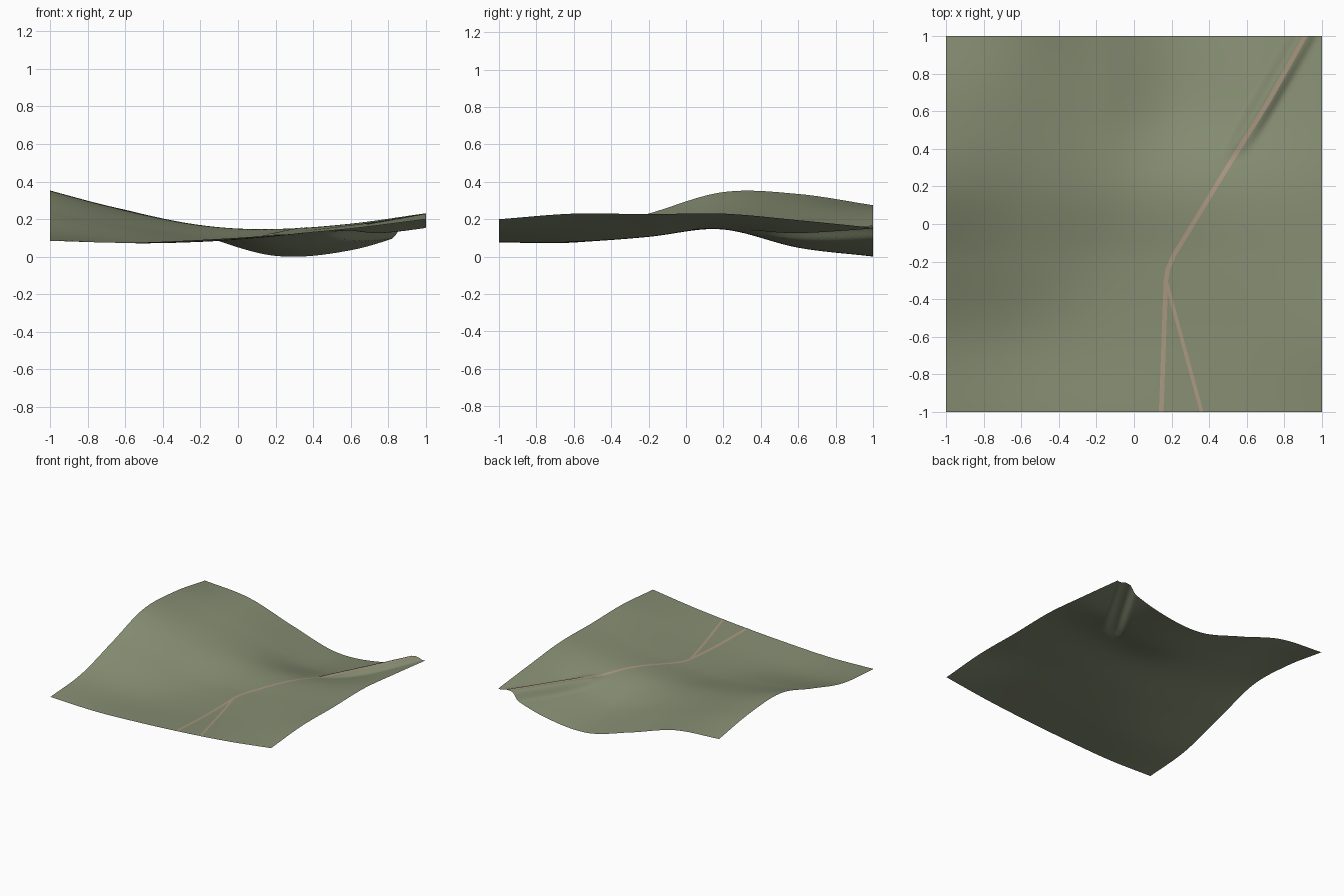
import bpy, bmesh
from mathutils import Vector
from mathutils.geometry import intersect_point_line

if "Cube" in bpy.data.objects:
    bpy.data.objects.remove(bpy.data.objects["Cube"])

# Coarse height controls: rows run y = -1..1, columns x = -1..1, 0.4 apart
H = [
    [.090, .080, .095, .120, .155, .205],
    [.125, .085, .085, .115, .165, .235],
    [.235, .160, .112, .130, .175, .232],
    [.350, .240, .172, .150, .175, .235],
    [.340, .255, .155, .055, .095, .200],
    [.280, .245, .120, .010, .040, .160],
]
MAIN = [(.145, -1), (.17, -.3), (.18, -.24), (.21, -.17), (.49, .29), (.72, .66), (.91, 1)]
FORK = [(.17, -.3), (.36, -1)]
BANK_A, BANK_B = Vector((.49, .29, 0)), Vector((.93, 1.04, 0))


def cubic(v, t):
    """Smooth interpolation through evenly spaced values, t in -1..1."""
    v = [2 * v[0] - v[1]] + v + [2 * v[-1] - v[-2]]
    f = min(max((t + 1) / .4, 0), 4.9999999)
    i = int(f)
    f -= i
    a, b, c, d = v[i:i + 4]
    return b + .5 * f * (c - a + f * (2 * a - 5 * b + 4 * c - d + f * (3 * (b - c) + d - a)))


def height(x, y):
    z = cubic([cubic(row, x) for row in H], y)
    # embankment carrying the road across the hollow
    p, t = intersect_point_line(Vector((x, y, 0)), BANK_A, BANK_B)
    if t > 0:
        d = (Vector((x, y, 0)) - p).length
        s = min(max((.075 - d) / .055, 0), 1)
        w = s * s * (3 - 2 * s) * min(1, t * 6)
        z += w * max(0, .142 + .028 * t - z)
    return z


def material(name, colour):
    m = bpy.data.materials.new(name)
    m.diffuse_color = (*colour, 1)
    m.use_nodes = True
    m.node_tree.nodes["Principled BSDF"].inputs["Base Color"].default_value = m.diffuse_color
    return m


def finish(bm, name, mat):
    me = bpy.data.meshes.new(name)
    bm.to_mesh(me)
    bm.free()
    for p in me.polygons:
        p.use_smooth = True
    me.materials.append(mat)
    ob = bpy.data.objects.new(name, me)
    bpy.context.collection.objects.link(ob)
    return ob


# Terrain sheet
bm = bmesh.new()
bmesh.ops.create_grid(bm, x_segments=110, y_segments=110, size=1)
for v in bm.verts:
    v.co.z = height(v.co.x, v.co.y)
low = min(v.co.z for v in bm.verts)
for v in bm.verts:
    v.co.z -= low
finish(bm, "terrain", material("grass", (.24, .27, .17)))


# Roads draped on the terrain
def road(name, path, width, mat):
    bm = bmesh.new()
    last = None
    for (x0, y0), (x1, y1) in zip(path, path[1:]):
        n = max(2, int(abs(y1 - y0) / .015))
        half = width / 2 * Vector((x1 - x0, y1 - y0)).length / abs(y1 - y0)
        for i in range(n + 1):
            x, y = x0 + (x1 - x0) * i / n, y0 + (y1 - y0) * i / n
            row = [bm.verts.new((x + o, y, height(x + o, y) - low + .002)) for o in (-half, 0, half)]
            if last and i:
                for k in (0, 1):
                    bm.faces.new((last[k], last[k + 1], row[k + 1], row[k]))
            last = row
    bmesh.ops.remove_doubles(bm, verts=bm.verts, dist=.0005)
    for f in bm.faces:
        f.normal_update()
        if f.normal.z < 0:
            f.normal_flip()
    finish(bm, name, mat)


dirt = material("dirt", (.40, .31, .22))
road("main_road", MAIN, .024, dirt)
road("fork_road", FORK, .019, dirt)
